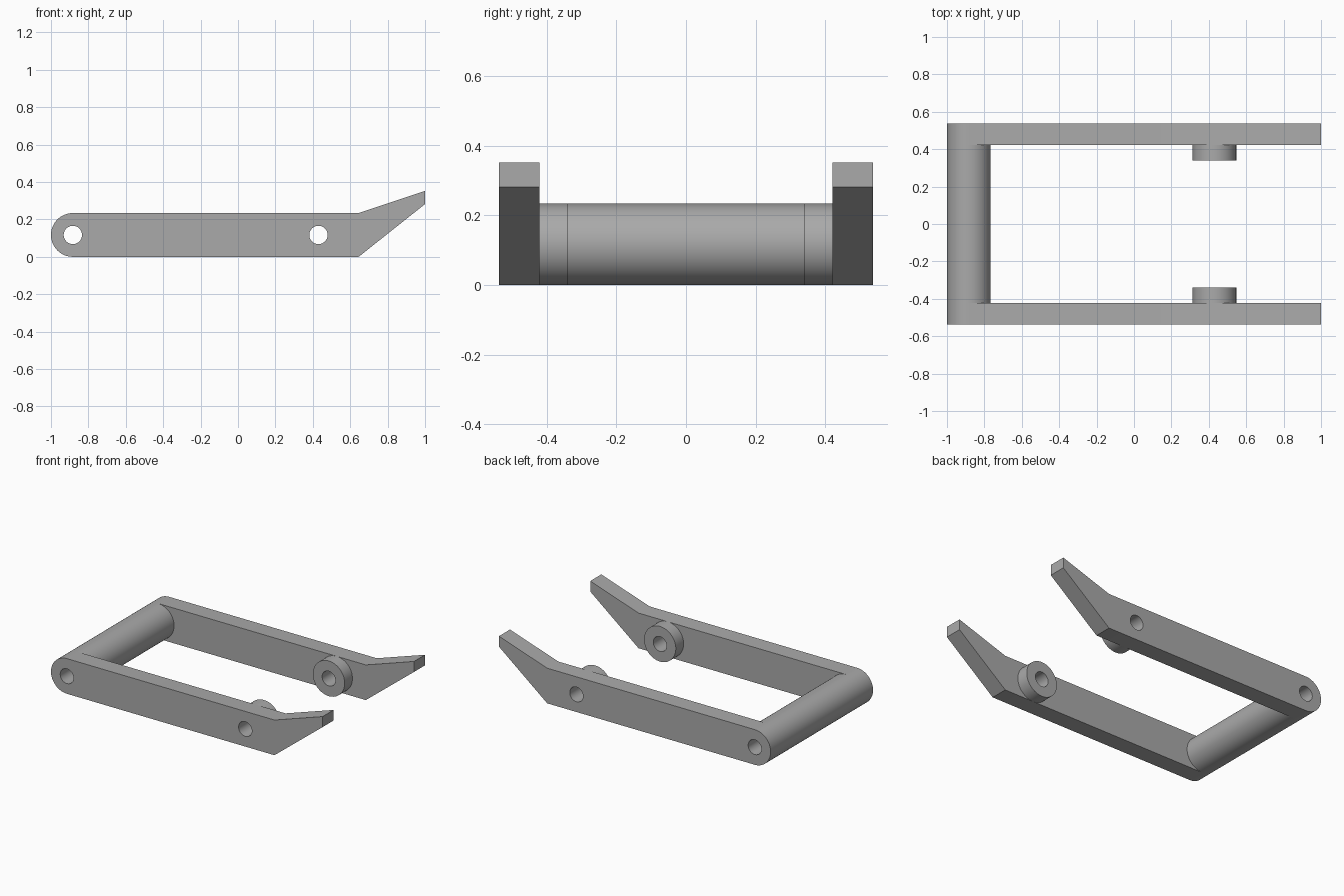
import bpy
import bmesh
from math import sin, cos, pi

cube = bpy.data.objects.get("Cube")
if cube:
    bpy.data.objects.remove(cube, do_unlink=True)

# Shared dimensions
R = 0.117            # arm half height and tube radius
HOLE = 0.049         # bore radius
PIVOT = (-1 + R, R)  # tube axis (x, z)
BOSS = (0.43, R)     # boss axis (x, z)
OUTER, INNER, BOSS_END = 0.538, 0.422, 0.34

metal = bpy.data.materials.new("plain grey")
metal.use_nodes = True
grey = (0.4, 0.4, 0.4, 1)
metal.diffuse_color = grey
metal.node_tree.nodes["Principled BSDF"].inputs["Base Color"].default_value = grey


def arc(center, radius, start=0, sweep=2 * pi, steps=64):
    return [(center[0] + radius * cos(start + sweep * i / steps),
             center[1] + radius * sin(start + sweep * i / steps))
            for i in range(steps)]


def extrude_profile(name, loops, y0, y1):
    """Fill x-z outlines (outer loop plus holes) and extrude from y0 to y1."""
    curve = bpy.data.curves.new(name, "CURVE")
    curve.dimensions = "2D"
    curve.fill_mode = "BOTH"
    curve.extrude = abs(y1 - y0) / 2
    for loop in loops:
        spline = curve.splines.new("POLY")
        spline.points.add(len(loop) - 1)
        for point, (x, z) in zip(spline.points, loop):
            point.co = (x, z, 0, 1)
        spline.use_cyclic_u = True
    obj = bpy.data.objects.new(name, curve)
    bpy.context.collection.objects.link(obj)
    obj.location.y = (y0 + y1) / 2
    obj.rotation_euler.x = pi / 2
    bpy.ops.object.select_all(action="DESELECT")
    obj.select_set(True)
    bpy.context.view_layer.objects.active = obj
    bpy.ops.object.convert(target="MESH")
    obj = bpy.context.object
    bpy.ops.object.transform_apply(location=True, rotation=True, scale=True)

    # Weld the caps to the walls
    bm = bmesh.new()
    bm.from_mesh(obj.data)
    bmesh.ops.remove_doubles(bm, verts=bm.verts, dist=0.0001)
    bmesh.ops.recalc_face_normals(bm, faces=bm.faces)
    bm.to_mesh(obj.data)
    bm.free()
    obj.data.materials.clear()
    obj.data.materials.append(metal)
    bpy.ops.object.shade_smooth_by_angle(angle=pi / 6)
    return obj


# Arm side outline: rounded rear end, then the upswept tip
arm = arc(PIVOT, R, pi / 2, pi, 32) + [
    (PIVOT[0], 0), (0.645, 0), (1, 0.282), (1, 0.352), (0.645, 2 * R)]

for side, sign in (("front", -1), ("back", 1)):
    extrude_profile(side + "_arm", [arm, arc(PIVOT, HOLE), arc(BOSS, HOLE)],
                    sign * OUTER, sign * INNER)
    extrude_profile(side + "_boss", [arc(BOSS, R), arc(BOSS, HOLE)],
                    sign * INNER, sign * BOSS_END)

# Hollow cross tube joining the arms
extrude_profile("cross_tube", [arc(PIVOT, R), arc(PIVOT, HOLE)], -INNER, INNER)
